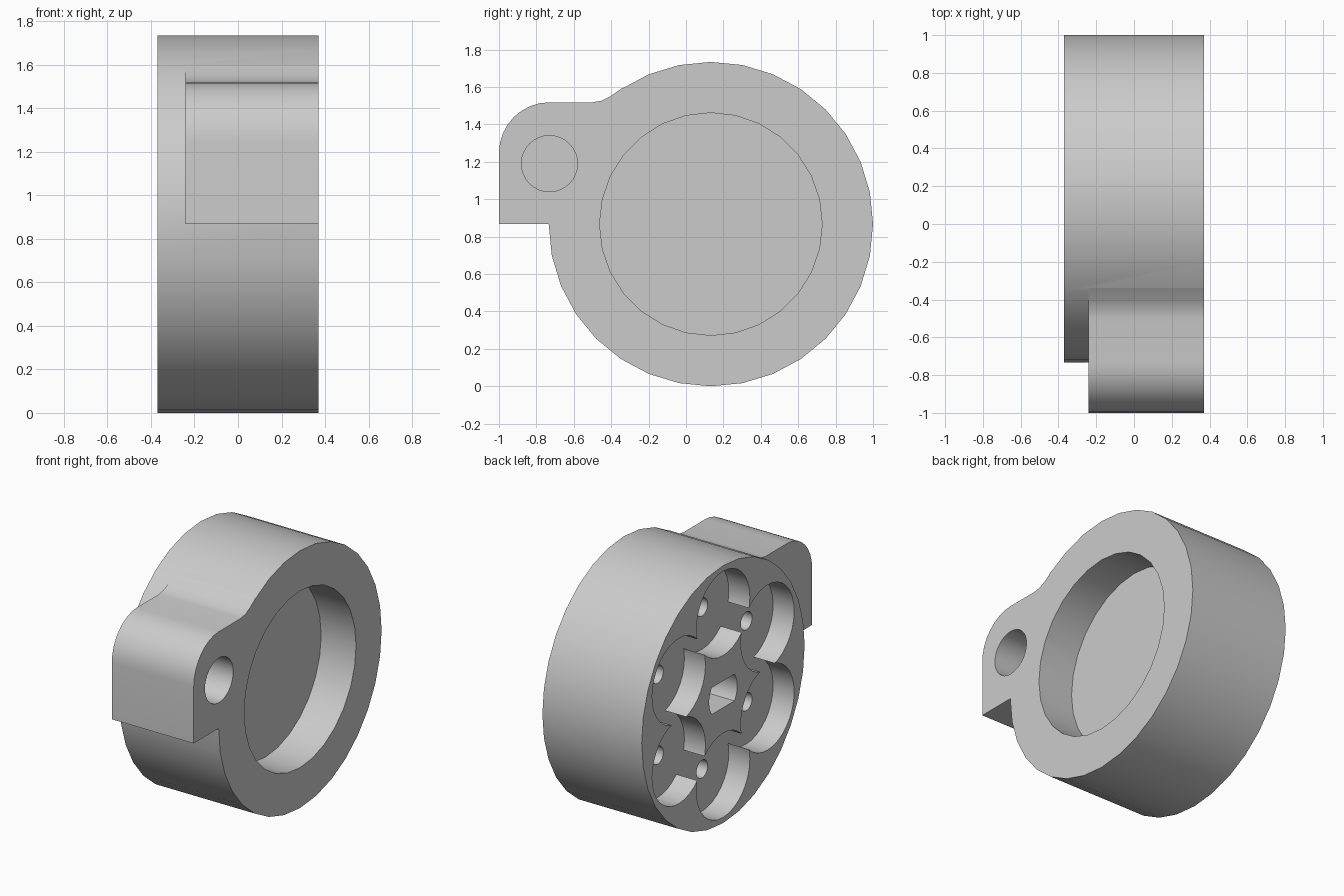
import bpy
import bmesh
from math import sin, cos, pi, radians, sqrt

if "Cube" in bpy.data.objects:
    bpy.data.objects.remove(bpy.data.objects["Cube"], do_unlink=True)

grey = bpy.data.materials.new("light_grey")
grey.use_nodes = True
grey.diffuse_color = (0.6, 0.6, 0.6, 1)
grey.node_tree.nodes["Principled BSDF"].inputs["Base Color"].default_value = (0.6, 0.6, 0.6, 1)

RADIUS = 0.867                 # drum radius
CY, CZ = 1 - RADIUS, RADIUS    # drum axis
FRONT, BACK = 0.37, -0.37      # the two flat faces, along x
OUT = 0.1                      # how far cutters stick out


def circle(y, z, r, sides):
    return [(y + r * sin(2 * pi * i / sides), z + r * cos(2 * pi * i / sides))
            for i in range(sides)]


def prism(name, profile, x0, x1):
    """Extrude a side profile (y, z) along x."""
    bm = bmesh.new()
    face = bm.faces.new([bm.verts.new((x0, y, z)) for y, z in profile])
    moved = bmesh.ops.extrude_face_region(bm, geom=[face])["geom"]
    bmesh.ops.translate(bm, vec=(x1 - x0, 0, 0),
                        verts=[v for v in moved if isinstance(v, bmesh.types.BMVert)])
    bmesh.ops.recalc_face_normals(bm, faces=bm.faces)
    mesh = bpy.data.meshes.new(name)
    bm.to_mesh(mesh)
    bm.free()
    mesh.materials.append(grey)
    obj = bpy.data.objects.new(name, mesh)
    bpy.context.collection.objects.link(obj)
    return obj


def combine(target, tool, operation):
    tool.hide_render = True
    mod = target.modifiers.new(operation.lower(), 'BOOLEAN')
    mod.operation = operation
    mod.solver = 'EXACT'
    mod.object = tool
    bpy.ops.object.select_all(action='DESELECT')
    bpy.context.view_layer.objects.active = target
    target.select_set(True)
    bpy.ops.object.modifier_apply(modifier=mod.name)
    bpy.data.objects.remove(tool, do_unlink=True)


def cut(profile, x0, x1):
    combine(housing, prism("cutter", profile, x0, x1), 'DIFFERENCE')


# Drum
housing = prism("housing", circle(CY, CZ, RADIUS, 32), BACK, FRONT)

# Side lug with a rounded corner and a fillet into the drum
EAR_Y, EAR_R, EAR_TOP = -0.73, 0.27, 1.518
ear = [(-0.5, CZ), (-1, CZ)]
for i in range(9):
    a = radians(90) * i / 8
    ear.append((EAR_Y - EAR_R * cos(a), EAR_TOP - EAR_R + EAR_R * sin(a)))
ear += [(-0.5, EAR_TOP), (-0.45, 1.527), (-0.4, 1.553), (-0.34, 1.595), (-0.25, 1.5)]
combine(housing, prism("lug", ear, -0.24, FRONT), 'UNION')

# Round recess and blind lug hole
cut(circle(CY, CZ, 0.595, 28), FRONT - 0.26, FRONT + OUT)
cut(circle(EAR_Y, 1.19, 0.15, 32), FRONT - 0.5, FRONT + OUT)

# Six overlapping round pockets leave a star boss, each with a small hole
RING = 0.545
centres = [(CY + RING * cos(radians(30 + 60 * k)), CZ + RING * sin(radians(30 + 60 * k)))
           for k in range(6)]
for y, z in centres:
    cut(circle(y, z, 0.284, 32), BACK - OUT, BACK + 0.157)
for y, z in centres:
    cut(circle(y, z, 0.06, 20), BACK - OUT, BACK + 0.35)

# Shaft hole with two flats
SHAFT, FLAT = 0.15, 0.09
shaft = [(CY + y, CZ + max(-FLAT, min(FLAT, z)))
         for y, z in circle(0, 0, SHAFT, 32) if abs(z) < FLAT]
half = sqrt(SHAFT ** 2 - FLAT ** 2)
right = [p for p in shaft if p[0] > CY]
left = [p for p in shaft if p[0] < CY]
shaft = ([(CY + half, CZ + FLAT)] + right + [(CY + half, CZ - FLAT), (CY - half, CZ - FLAT)]
         + left + [(CY - half, CZ + FLAT)])
cut(shaft, BACK - OUT, BACK + 0.35)

bpy.ops.object.select_all(action='DESELECT')
housing.select_set(True)
bpy.context.view_layer.objects.active = housing
bpy.ops.object.shade_smooth_by_angle(angle=radians(30))
